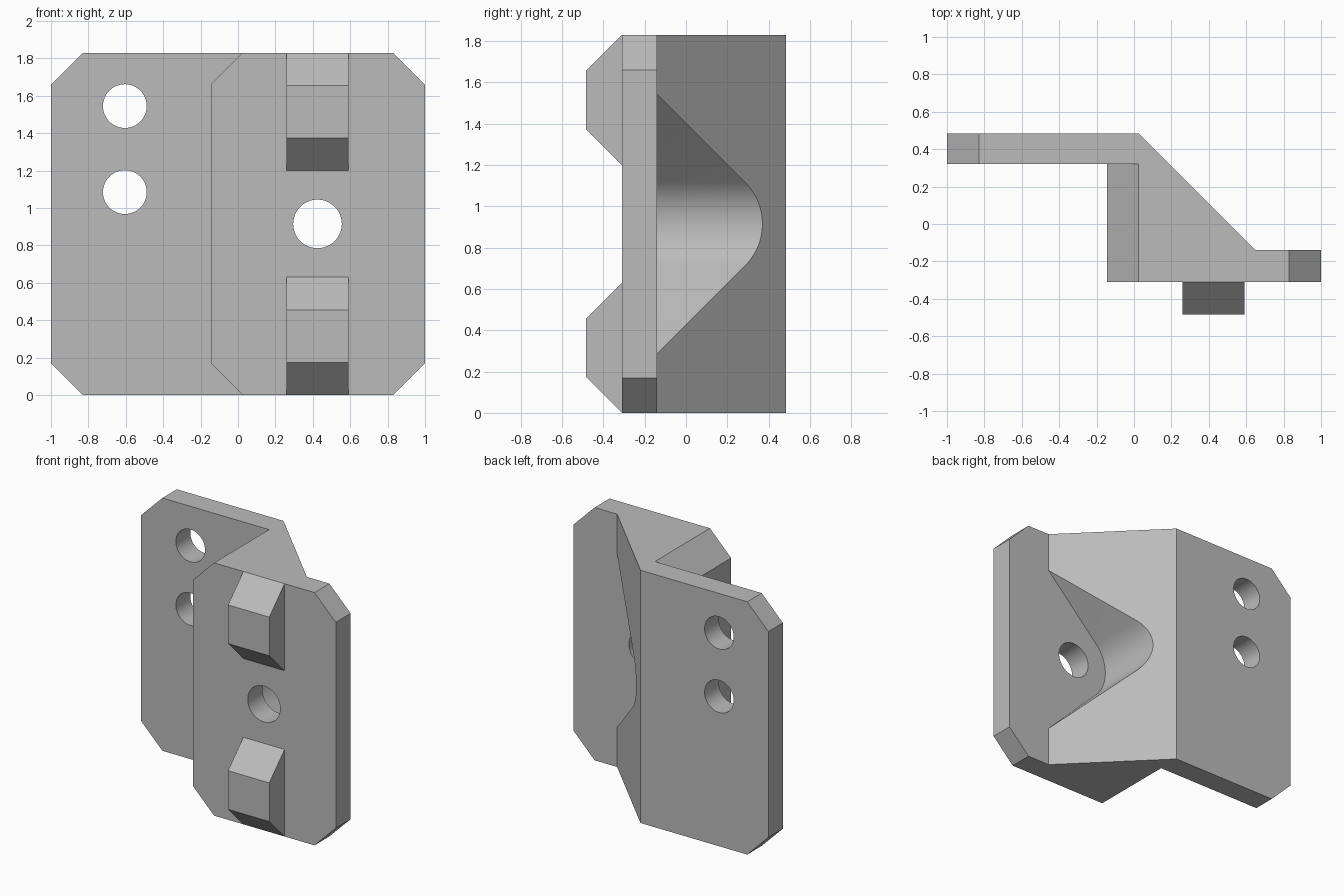
import bpy, bmesh
from math import pi, sin, cos
from mathutils import Vector

old = bpy.data.objects.get("Cube")
if old:
    bpy.data.objects.remove(old, do_unlink=True)

grey = bpy.data.materials.new("light grey")
grey.use_nodes = True
grey.diffuse_color = (0.5, 0.5, 0.5, 1)
grey.node_tree.nodes["Principled BSDF"].inputs["Base Color"].default_value = (0.5, 0.5, 0.5, 1)

H = 1.83          # overall height
C = 0.17          # corner chamfer
MID = H / 2
PLACE = {"x": lambda a, b, t: (t, a, b),
         "y": lambda a, b, t: (a, t, b),
         "z": lambda a, b, t: (a, b, t)}


def prism(name, outline, axis, start, end):
    """Extrude a 2D outline along an axis."""
    bm = bmesh.new()
    face = bm.faces.new([bm.verts.new(PLACE[axis](a, b, start)) for a, b in outline])
    ext = bmesh.ops.extrude_face_region(bm, geom=[face])
    moved = [v for v in ext["geom"] if isinstance(v, bmesh.types.BMVert)]
    bmesh.ops.translate(bm, verts=moved, vec=Vector(PLACE[axis](0, 0, end - start)))
    bmesh.ops.recalc_face_normals(bm, faces=bm.faces)
    mesh = bpy.data.meshes.new(name)
    bm.to_mesh(mesh)
    bm.free()
    mesh.materials.append(grey)
    ob = bpy.data.objects.new(name, mesh)
    bpy.context.collection.objects.link(ob)
    return ob


def arc(x, z, r, a0, a1, n):
    return [(x + r * cos(a0 + (a1 - a0) * i / n), z + r * sin(a0 + (a1 - a0) * i / n))
            for i in range(n + 1)]


def cut(target, cutter):
    mod = target.modifiers.new("cut", "BOOLEAN")
    mod.operation, mod.solver, mod.object = "DIFFERENCE", "EXACT", cutter
    bpy.context.view_layer.objects.active = target
    bpy.ops.object.modifier_apply(modifier=mod.name)
    bpy.data.objects.remove(cutter, do_unlink=True)


# Bracket body: rear plate, sloped web and front plate in one plan profile
bracket = prism("bracket_body", [
    (-1, 0.32), (-1, 0.485), (0.025, 0.485), (0.65, -0.14),
    (1, -0.14), (1, -0.31), (-0.145, -0.31), (-0.145, 0.32)], "z", 0, H)

# Chamfered corners, top and bottom; the inner edge stops at the rear plate
for x, d, y_end in ((-1, 1, 0.8), (1, -1, 0.8), (-0.145, 1, 0.32)):
    y_start = 0.1 if x == -1 else -0.8
    for z, s in ((0, 1), (H, -1)):
        e = 0.1   # overshoot outside the body
        wedge = [(x - d * e, z - s * e), (x + d * (C + e), z - s * e),
                 (x - d * e, z + s * (C + e))]
        cut(bracket, prism("wedge_cutter", wedge, "y", y_start, y_end))

# Rounded V pocket in the slope, giving access to the front hole
r, reach = 0.285, 0.75
tip = arc(0.425, MID, r, pi * 0.75, pi * 1.25, 24)
spread = tip[0][1] - MID + reach - tip[0][0]
cut(bracket, prism("pocket_cutter", tip + [(reach, MID - spread), (reach, MID + spread)],
                   "y", -0.14, 0.8))

# Bolt holes
for x, z, rad, y0, y1 in ((0.425, MID, 0.13, -0.6, 0),
                          (-0.605, 1.545, 0.117, 0, 0.8),
                          (-0.605, 1.085, 0.117, 0, 0.8)):
    cut(bracket, prism("hole_cutter", arc(x, z, rad, 0, 2 * pi, 48)[:-1], "y", y0, y1))

# Tapered lugs on the front face
L = 0.63
for name, z in (("lower_lug", 0), ("upper_lug", H - L)):
    prism(name, [(-0.31, z), (-0.485, z + 0.175), (-0.485, z + L - 0.175), (-0.31, z + L)],
          "x", 0.26, 0.59)

bpy.ops.object.select_all(action="DESELECT")
bracket.select_set(True)
bpy.context.view_layer.objects.active = bracket
bpy.ops.object.shade_smooth_by_angle(angle=pi / 6)
